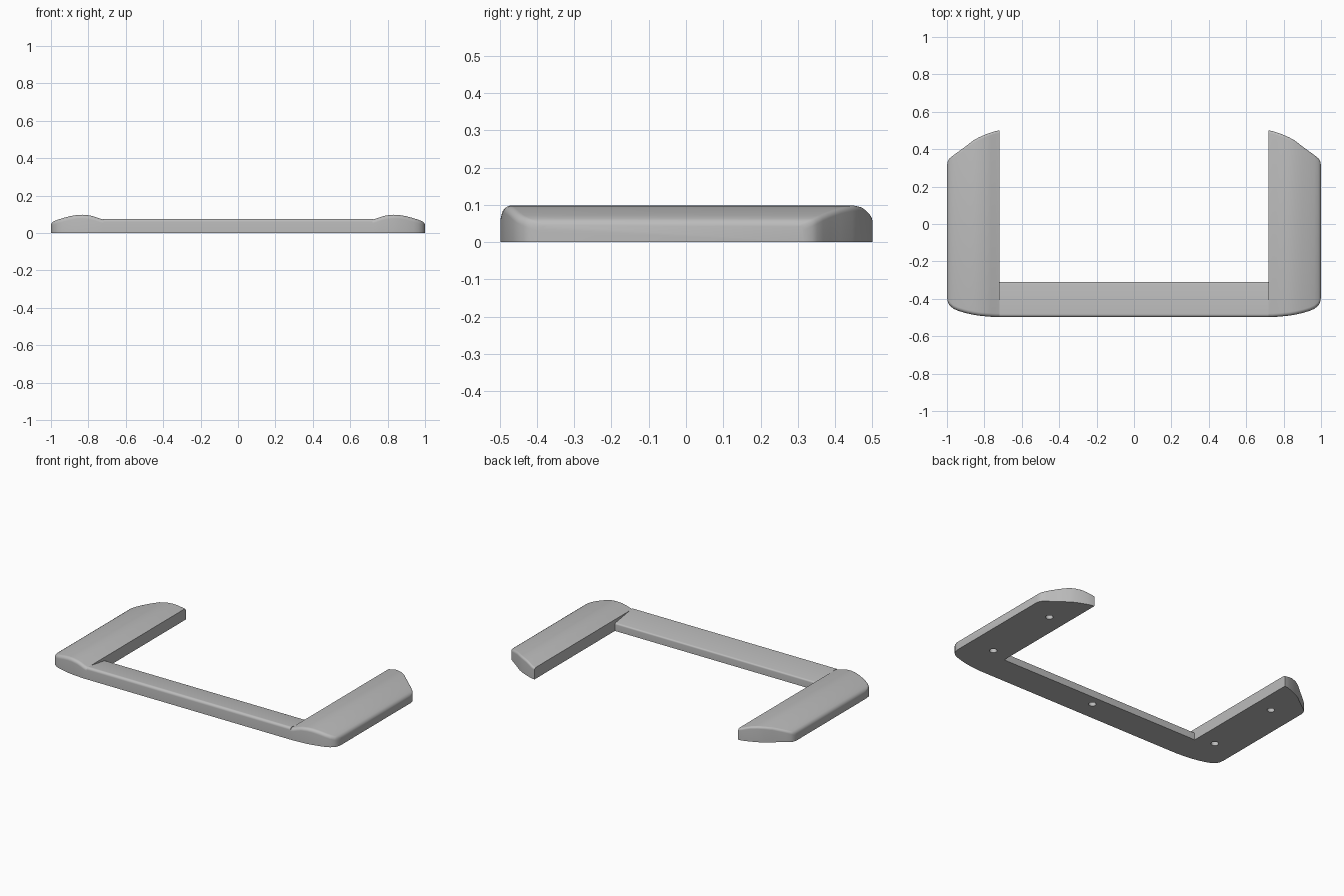
import bpy
import bmesh
from math import sin, cos, pi, radians

cube = bpy.data.objects.get("Cube")
if cube:
    bpy.data.objects.remove(cube, do_unlink=True)

GREY = (0.5, 0.5, 0.5, 1.0)
grey = bpy.data.materials.new("plain_grey")
grey.use_nodes = True
grey.diffuse_color = GREY
grey.node_tree.nodes["Principled BSDF"].inputs["Base Color"].default_value = GREY


def section(x, front, back, h_front, h_back, r_front, r_back, steps=6):
    """Upright slice at x with rounded upper corners."""
    pts = [(x, front, 0)]
    for i in range(steps + 1):
        a = i / steps * pi / 2
        pts.append((x, front + r_front * (1 - cos(a)), h_front - r_front * (1 - sin(a))))
    for i in range(steps + 1):
        a = pi / 2 - i / steps * pi / 2
        pts.append((x, back - r_back * (1 - cos(a)), h_back - r_back * (1 - sin(a))))
    pts.append((x, back, 0))
    return pts


def loft(name, sections):
    """Skin a run of slices and close both ends."""
    bm = bmesh.new()
    rings = [[bm.verts.new(p) for p in s] for s in sections]
    n = len(rings[0])
    for a, b in zip(rings, rings[1:]):
        for i in range(n):
            j = (i + 1) % n
            bm.faces.new((a[i], a[j], b[j], b[i]))
    bm.faces.new(rings[0])
    bm.faces.new(rings[-1])
    bmesh.ops.recalc_face_normals(bm, faces=bm.faces)
    mesh = bpy.data.meshes.new(name)
    bm.to_mesh(mesh)
    bm.free()
    mesh.materials.append(grey)
    obj = bpy.data.objects.new(name, mesh)
    bpy.context.collection.objects.link(obj)
    return obj


def finish(obj, holes):
    """Drill blind screw holes into the underside, then shade."""
    for x, y in holes:
        bpy.ops.mesh.primitive_cylinder_add(vertices=24, radius=0.022, depth=0.08, location=(x, y, 0))
        cutter = bpy.context.object
        cutter.hide_render = True
        cutter.data.materials.append(grey)
        mod = obj.modifiers.new("screw_hole", 'BOOLEAN')
        mod.operation = 'DIFFERENCE'
        mod.solver = 'EXACT'
        mod.object = cutter
        bpy.context.view_layer.objects.active = obj
        bpy.ops.object.modifier_apply(modifier=mod.name)
        bpy.data.objects.remove(cutter, do_unlink=True)
    bpy.ops.object.select_all(action='DESELECT')
    obj.select_set(True)
    bpy.context.view_layer.objects.active = obj
    bpy.ops.object.shade_smooth_by_angle(angle=radians(35))


# Arm slices from inner to outer side: x, front y, back y, height
ARM = [
    (0.718, -0.498, 0.5, 0.072),
    (0.74, -0.498, 0.497, 0.078),
    (0.765, -0.496, 0.489, 0.087),
    (0.79, -0.494, 0.48, 0.094),
    (0.83, -0.49, 0.463, 0.098),
    (0.86, -0.485, 0.446, 0.097),
    (0.9, -0.476, 0.415, 0.09),
    (0.94, -0.464, 0.386, 0.079),
    (0.965, -0.453, 0.368, 0.071),
    (0.985, -0.437, 0.352, 0.063),
    (0.995, -0.42, 0.338, 0.056),
    (1.0, -0.39, 0.315, 0.045),
]

for side, name in ((1, "left_arm"), (-1, "right_arm")):
    arm = loft(name, [section(side * x, f, b, h, h, 0.02, 0.014) for x, f, b, h in ARM])
    finish(arm, [(side * 0.835, -0.27), (side * 0.835, 0.235)])

# Front bar with its top sloping down toward the back
bar = loft("front_bar", [section(x, -0.498, -0.31, 0.076, 0.05, 0.016, 0.01)
                         for x in (-0.718, 0.718)])
finish(bar, [(0, -0.375)])
